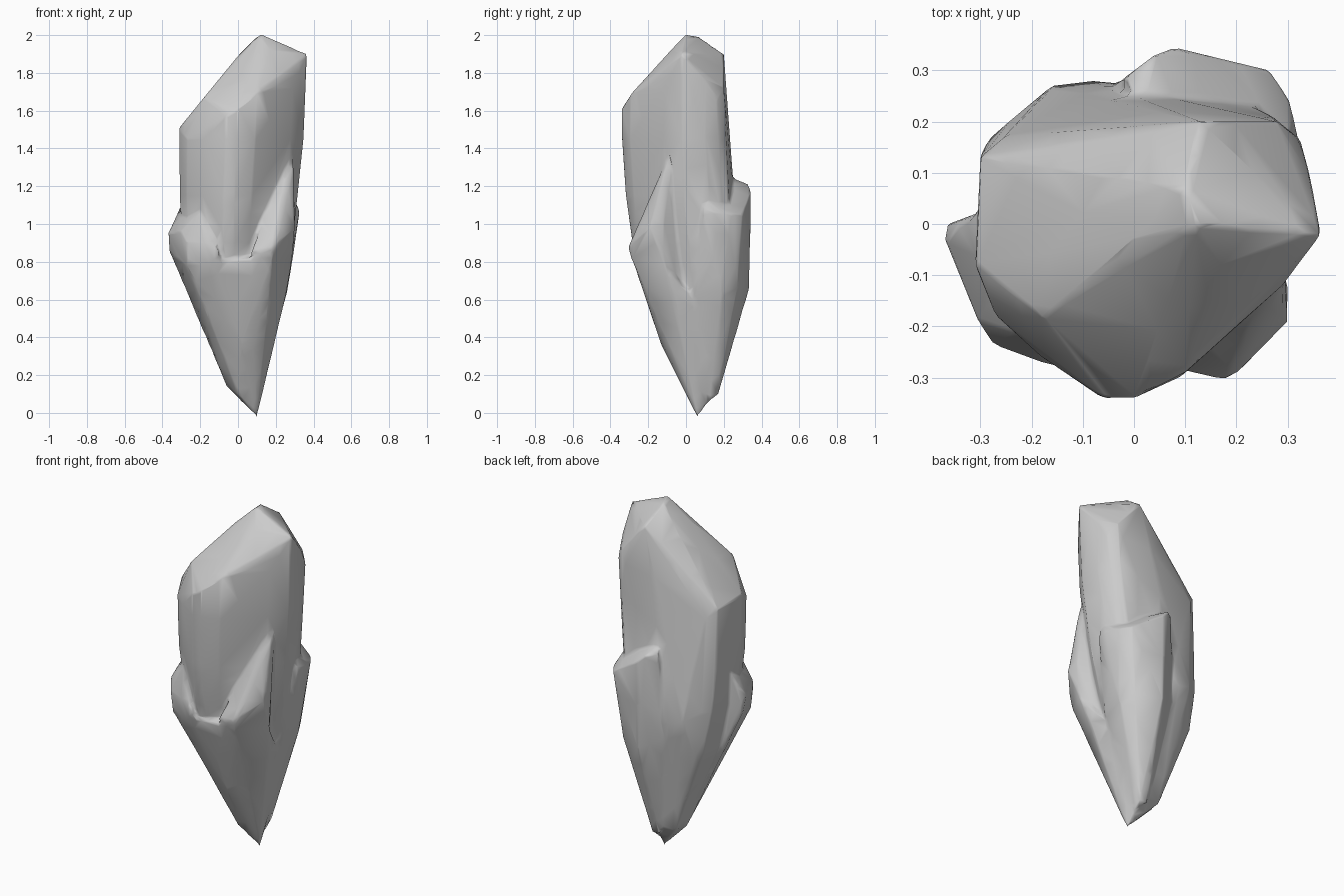
import bpy, bmesh, math

parts = []


def hull_part(name, points):
    """Chiselled stone piece: convex hull of its corner points."""
    bm = bmesh.new()
    for p in points:
        bm.verts.new(p)
    bmesh.ops.convex_hull(bm, input=bm.verts[:])
    loose = [v for v in bm.verts if not v.link_faces]
    bmesh.ops.delete(bm, geom=loose, context='VERTS')
    bmesh.ops.recalc_face_normals(bm, faces=bm.faces[:])
    me = bpy.data.meshes.new(name)
    bm.to_mesh(me)
    bm.free()
    ob = bpy.data.objects.new(name, me)
    bpy.context.collection.objects.link(ob)
    parts.append(ob)


# Plan outline of the main stone, reused at several heights
outline = [(-.30, .13), (-.25, .17), (.28, .21), (.32, .17), (.35, .10),
           (.36, -.02), (.29, -.12), (.10, -.30), (0, -.34), (-.06, -.34),
           (-.18, -.26), (-.27, -.18), (-.31, -.08)]
# z, scale x, shift x, scale y, shift y
levels = [(1.45, .98, -.006, 1.0, .002), (1.15, .93, -.02, .97, .012),
          (.90, .87, -.025, .95, .04), (.65, .73, -.02, .82, .07),
          (.14, .22, .02, .30, .11)]
rings = [(x * sx + dx, y * sy + dy, z)
         for z, sx, dx, sy, dy in levels for x, y in outline]

# Slanted, faceted crown of the main stone
crown = [(.12, 0, 2.005), (.10, .07, 1.99), (.365, -.02, 1.90), (.345, .09, 1.78),
         (.28, .20, 1.72), (.325, .165, 1.66), (.13, .20, 1.90), (0, -.03, 1.89),
         (.17, -.08, 1.92), (-.18, -.18, 1.67), (-.06, -.34, 1.57),
         (0, -.34, 1.61), (.10, -.29, 1.69), (.20, -.20, 1.73),
         (.29, -.12, 1.72), (-.30, .13, 1.50), (-.31, -.08, 1.51)]
back_bulge = [(-.16, .27, .85), (-.08, .28, .82)]
tip = (.10, .06, -.02)
hull_part("main_stone", crown + rings + back_bulge + [tip])

# Shell of rock on the front left
hull_part("left_shard", [
    (-.31, .02, 1.08), (-.365, 0, .92), (-.37, -.03, .95), (-.365, -.01, .86),
    (-.305, -.19, .96), (-.275, -.235, .90), (-.18, -.27, .90), (-.10, -.29, .85),
    (-.20, -.22, 1.07), (-.22, 0, 1.05), (-.27, -.22, .78), (-.15, -.265, .78),
    (-.06, .08, .14), (0, 0, .12), tip])

# Pointed shard on the front right
hull_part("right_shard", [
    (.285, -.06, 1.44), (.295, -.11, 1.30), (.30, -.12, 1.0), (.30, -.19, .98),
    (.21, -.285, .90), (.18, -.305, .88), (.12, -.29, .84), (.07, -.28, .85),
    (.18, -.29, .82), (.285, -.12, .80), (.25, -.08, .64), (.18, -.15, 1.08),
    (.02, 0, .11), (.10, .12, .12), tip])

# Tapered root joining the front shards
hull_part("front_root", [
    (-.36, -.01, .85), (-.27, -.22, .79), (-.15, -.265, .80), (0, -.265, .80),
    (.12, -.285, .82), (.18, -.285, .82), (.285, -.12, .80), (.255, -.06, .63),
    (0, -.205, .58), (.10, -.18, .56), (.02, -.13, .36), (.08, -.11, .34),
    (.18, .02, .45), (.20, .12, .5), (0, 0, .10), (-.06, .08, .14),
    (.10, .14, .12), tip])

# Blunt shard on the back right
hull_part("back_shard", [
    (.30, .10, 1.13), (.325, .09, 1.07), (.325, .15, 1.06), (.305, .24, 1.05),
    (.265, .30, 1.05), (.08, .345, 1.17), (.04, .33, 1.21), (-.02, .285, 1.22),
    (.02, .23, 1.25), (.18, .18, 1.13), (.29, .15, .82), (.08, .335, .66),
    (.22, .27, .66), (.26, .19, .64), (.25, .05, .64), (-.05, .26, .72),
    (.10, .17, .10), (.05, .17, .10), (.10, .12, .06)])

# Fuse all pieces into one weathered, low-poly rock skin
bpy.ops.object.select_all(action='DESELECT')
for ob in parts:
    ob.select_set(True)
rock = parts[0]
bpy.context.view_layer.objects.active = rock
bpy.ops.object.join()
rock.name = "crystal_rock"

fuse = rock.modifiers.new("fuse", 'REMESH')
fuse.mode = 'VOXEL'
fuse.voxel_size = .01
wear = rock.modifiers.new("wear", 'SMOOTH')
wear.factor = .5
wear.iterations = 3
facet = rock.modifiers.new("facet", 'DECIMATE')
facet.ratio = .02
for m in ("fuse", "wear", "facet"):
    bpy.ops.object.modifier_apply(modifier=m)
bpy.ops.object.shade_smooth_by_angle(angle=math.radians(80))
